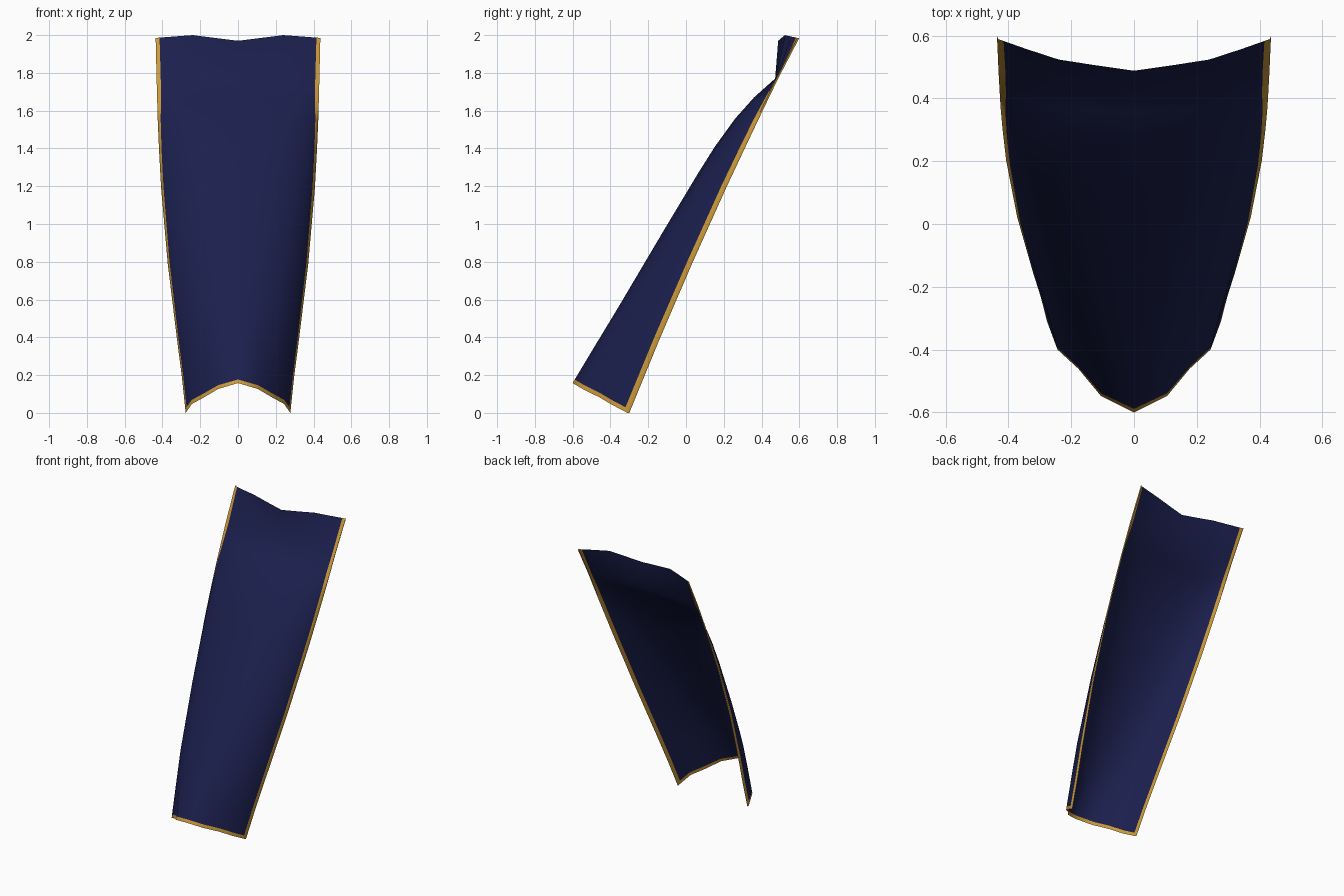
import bpy
from mathutils import Vector

if "Cube" in bpy.data.objects:
    bpy.data.objects.remove(bpy.data.objects["Cube"])


def material(name, color):
    m = bpy.data.materials.new(name)
    m.diffuse_color = color
    m.use_nodes = True
    m.node_tree.nodes["Principled BSDF"].inputs["Base Color"].default_value = m.diffuse_color
    return m


# Rows from hem to top: side edge (x, y, z), centre line (y, z),
# section blend (0 = hem shape, 1 = middle shape, 2 = top shape)
rows = [
    ((0.277, -0.310, 0.000), (-0.600, 0.158), 0.0),
    ((0.297, -0.232, 0.190), (-0.485, 0.350), 0.5),
    ((0.323, -0.150, 0.390), (-0.365, 0.548), 0.9),
    ((0.372, 0.022, 0.790), (-0.130, 0.945), 1.0),
    ((0.407, 0.202, 1.190), (0.068, 1.275), 1.0),
    ((0.418, 0.296, 1.390), (0.153, 1.410), 1.0),
    ((0.425, 0.372, 1.550), (0.262, 1.560), 1.0),
    ((0.428, 0.425, 1.660), (0.360, 1.670), 1.2),
    ((0.431, 0.478, 1.770), (0.472, 1.770), 1.5),
    ((0.436, 0.590, 1.985), (0.488, 1.970), 2.0),
]
# Cross-sections from centre to edge: fractions of x, y, z
hem = [(0, 0, 0), (0.38, 0.18, 0.20), (0.64, 0.48, 0.47), (0.88, 0.69, 0.70), (1, 1, 1)]
mid = [(0, 0, 0), (0.38, 0.07, 0.07), (0.66, 0.25, 0.25), (0.89, 0.58, 0.58), (1, 1, 1)]
top = [(0, 0, 0), (0.28, 0.17, 1.0), (0.55, 0.35, 2.0), (0.78, 0.67, 1.5), (1, 1, 1)]
TRIM = 0.022
LIP = Vector((-0.003, 0.010, 0.0))


def section(edge, centre, s):
    a, b, t = (hem, mid, s) if s <= 1 else (mid, top, s - 1)
    start, end = Vector((0, *centre)), Vector(edge)
    pts = []
    for p, q in zip(a, b):
        f = Vector(p).lerp(Vector(q), t)
        pts.append(start + (end - start) * f)
    # column marking the trim, and a small turned-back lip
    d = (pts[-2] - pts[-1]).normalized()
    pts.insert(-1, pts[-1] + d * TRIM)
    pts.append(pts[-1] + LIP)
    return pts


# component-wise product for the section fractions
def section_points(row):
    edge, centre, s = row
    a, b, t = (hem, mid, s) if s <= 1 else (mid, top, s - 1)
    c, e = Vector((0, *centre)), Vector(edge)
    pts = []
    for p, q in zip(a, b):
        f = Vector(p).lerp(Vector(q), t)
        pts.append(Vector([c[k] + (e[k] - c[k]) * f[k] for k in range(3)]))
    d = (pts[-2] - pts[-1]).normalized()
    pts.insert(-1, pts[-1] + d * TRIM)
    pts.append(pts[-1] + LIP)
    return pts


grid = [section_points(r) for r in rows]
# extra row marking the hem trim
grid.insert(1, [a + (b - a).normalized() * TRIM for a, b in zip(grid[0], grid[1])])

n = len(grid[0])
verts = [p for row in grid for p in row]
faces, mats = [], []
for i in range(len(grid) - 1):
    for j in range(n - 1):
        a = i * n + j
        faces.append((a, a + 1, a + n + 1, a + n))
        mats.append(1 if i == 0 or j >= n - 3 else 0)

# Curved cloth panel with gold border
mesh = bpy.data.meshes.new("cloth_panel")
mesh.from_pydata(verts, [], faces)
mesh.materials.append(material("navy_cloth", (0.011, 0.014, 0.075, 1)))
mesh.materials.append(material("gold_trim", (0.60, 0.32, 0.04, 1)))
mesh.polygons.foreach_set("material_index", mats)
panel = bpy.data.objects.new("cloth_panel", mesh)
bpy.context.collection.objects.link(panel)

# Mirror across x
mirror = panel.modifiers.new("mirror", 'MIRROR')
mirror.use_clip = True

bpy.context.view_layer.objects.active = panel
panel.select_set(True)
bpy.ops.object.modifier_apply(modifier="mirror")
bpy.ops.object.shade_smooth_by_angle(angle=1.2)
